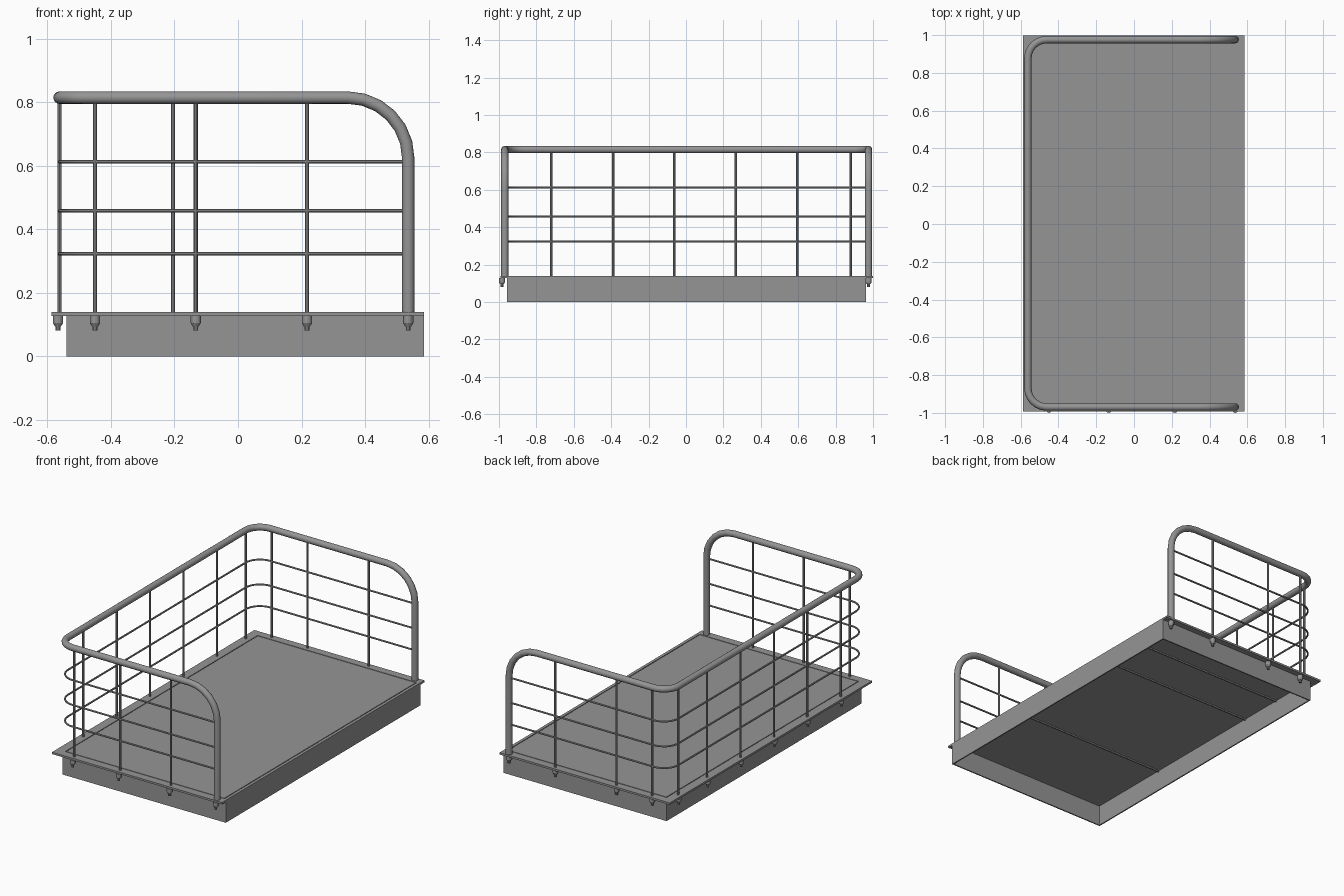
import bpy
import math
from mathutils import Vector

if "Cube" in bpy.data.objects:
    bpy.data.objects.remove(bpy.data.objects["Cube"])


def box(name, x0, x1, y0, y1, z0, z1):
    bpy.ops.mesh.primitive_cube_add(size=1)
    ob = bpy.context.object
    ob.name = name
    ob.scale = (x1 - x0, y1 - y0, z1 - z0)
    ob.location = ((x0 + x1) / 2, (y0 + y1) / 2, (z0 + z1) / 2)
    bpy.ops.object.transform_apply()
    return ob


def frame(name, x0, x1, y0, y1, wx0, wx1, wy, z0, z1):
    """Rectangular ring of four strips with the given widths."""
    box(name + "_left", x0, x0 + wx0, y0, y1, z0, z1)
    box(name + "_right", x1 - wx1, x1, y0, y1, z0, z1)
    box(name + "_front", x0 + wx0, x1 - wx1, y0, y0 + wy, z0, z1)
    box(name + "_back", x0 + wx0, x1 - wx1, y1 - wy, y1, z0, z1)


def rounded(points, radii, steps=8):
    """Fillet the inner corners of an open path of right angles."""
    pts = [Vector(p) for p in points]
    out = [pts[0]]
    for i in range(1, len(pts) - 1):
        p, r = pts[i], radii[i - 1]
        a = (pts[i - 1] - p).normalized()
        b = (pts[i + 1] - p).normalized()
        c = p + (a + b) * r
        for k in range(steps + 1):
            t = math.pi / 2 * k / steps
            out.append(c - b * r * math.cos(t) - a * r * math.sin(t))
    return out + [pts[-1]]


def pipe(name, pts, radius, res):
    cu = bpy.data.curves.new(name, 'CURVE')
    cu.dimensions = '3D'
    cu.bevel_depth = radius
    cu.bevel_resolution = res
    cu.use_fill_caps = True
    sp = cu.splines.new('POLY')
    sp.points.add(len(pts) - 1)
    for q, p in zip(sp.points, pts):
        q.co = (*p, 1)
    ob = bpy.data.objects.new(name, cu)
    bpy.context.collection.objects.link(ob)
    bpy.ops.object.select_all(action='DESELECT')
    ob.select_set(True)
    bpy.context.view_layer.objects.active = ob
    bpy.ops.object.convert(target='MESH')
    bpy.ops.object.shade_smooth_by_angle(angle=math.radians(40))


def cone(name, x, y, z0, z1, r0, r1, sides):
    bpy.ops.mesh.primitive_cone_add(vertices=sides, radius1=r0, radius2=r1,
                                    depth=z1 - z0, location=(x, y, (z0 + z1) / 2))
    bpy.context.object.name = name


# Deck: overhanging plate, with a rim and inner panel split by a fine groove
TOP = 0.14
box("deck_plate", -0.587, 0.586, -0.993, 0.999, 0.128, 0.134)
frame("deck_rim", -0.587, 0.586, -0.993, 0.999, 0.056, 0.018, 0.049, 0.134, TOP)
box("deck_panel", -0.526, 0.563, -0.939, 0.945, 0.134, TOP)

# Open-bottomed skirt of thin walls
X0, X1, Y0, Y1, T = -0.54, 0.586, -0.957, 0.962, 0.008
frame("skirt", X0, X1, Y0, Y1, T, T, T, 0, 0.129)

# Shallow ribs under the deck
for i, y in enumerate((-0.41, 0.38, 0.66)):
    box(f"under_rib_{i}", X0 + T, X1 - T, y - 0.004, y + 0.004, 0.12, 0.129)

# Top rail that bends down into the end posts
RX, FY, BY, PX, RZ = -0.562, -0.969, 0.976, 0.536, 0.815
pipe("top_rail", rounded(
    [(PX, FY, TOP), (PX, FY, RZ), (RX, FY, RZ), (RX, BY, RZ), (PX, BY, RZ), (PX, BY, TOP)],
    [0.19, 0.1, 0.1, 0.19], 6), 0.0195, 6)

# Thin horizontal bars following the rail in plan
for i, z in enumerate((0.323, 0.458, 0.613)):
    pipe(f"horizontal_bar_{i}", rounded(
        [(PX, FY, z), (RX, FY, z), (RX, BY, z), (PX, BY, z)], [0.1, 0.1]), 0.0055, 2)

# Upright rods, with a nut and stud below the deck under each rod and post
front = [(x, FY) for x in (-0.45, -0.133, 0.217)]
back = [(x, BY) for x in (-0.45, -0.205, 0.217)]
left = [(RX, y) for y in (-0.72, -0.39, -0.063, 0.267, 0.595, 0.88)]
rods = front + back + left
for i, (x, y) in enumerate(rods):
    pipe(f"upright_rod_{i}", [Vector((x, y, TOP - 0.005)), Vector((x, y, RZ))], 0.0065, 2)
for i, (x, y) in enumerate(rods + [(PX, FY), (PX, BY)]):
    bx = x - 0.005 if x == RX else x
    by = -0.984 if y == FY else y
    cone(f"nut_{i}", bx, by, 0.105, 0.129, 0.016, 0.016, 12)
    cone(f"nut_taper_{i}", bx, by, 0.095, 0.105, 0.010, 0.016, 12)
    cone(f"stud_{i}", bx, by, 0.081, 0.096, 0.008, 0.008, 10)

# Dark grey paint on every part
paint = bpy.data.materials.new("dark_grey_paint")
paint.diffuse_color = (0.3, 0.3, 0.3, 1)
paint.use_nodes = True
paint.node_tree.nodes["Principled BSDF"].inputs["Base Color"].default_value = paint.diffuse_color
for ob in bpy.data.objects:
    ob.data.materials.clear()
    ob.data.materials.append(paint)
